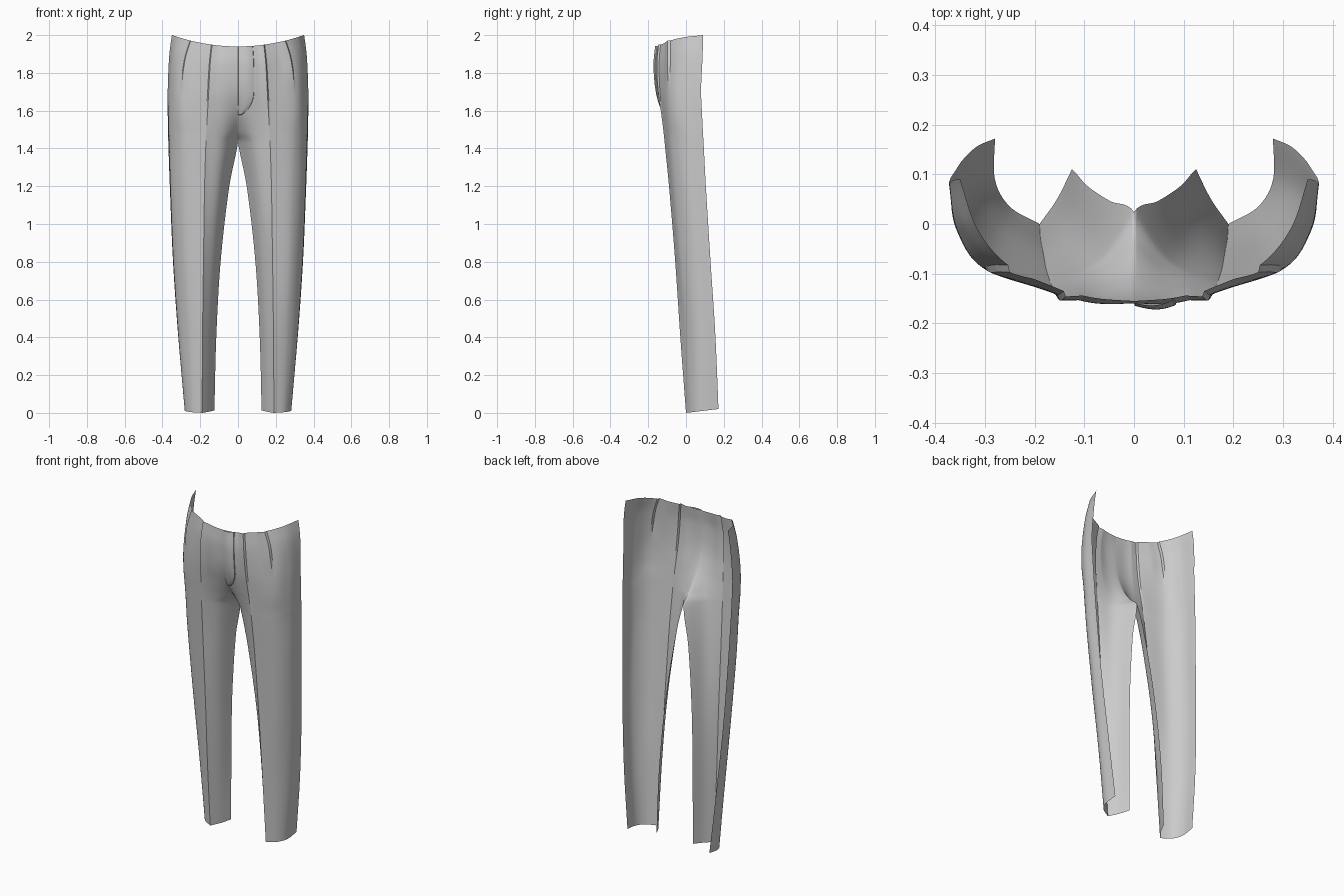
import bpy, math
from mathutils import Vector

if "Cube" in bpy.data.objects:
    bpy.data.objects.remove(bpy.data.objects["Cube"])

# Cross-sections of one half: height, then x,y of inseam, inner mid, crease, pocket, side, outseam
ROWS = [
    (0.00, .125, .110, .155, .050, .190, .000, .250, .035, .280, .090, .280, .172),
    (0.40, .115, .100, .145, .030, .188, -.030, .265, .010, .310, .070, .316, .156),
    (0.80, .092, .075, .128, .000, .183, -.057, .280, -.025, .335, .045, .344, .130),
    (1.20, .046, .045, .100, -.045, .177, -.090, .287, -.060, .350, .010, .361, .105),
    (1.43, .000, .024, .075, -.075, .170, -.113, .293, -.077, .356, .000, .369, .093),
    (1.48, .000, -.030, .070, -.090, .168, -.118, .295, -.080, .358, -.003, .370, .090),
    (1.58, .000, -.100, .070, -.122, .162, -.128, .300, -.088, .358, -.010, .372, .085),
    (1.70, .000, -.145, .075, -.150, .155, -.140, .300, -.090, .355, -.010, .372, .080),
    (1.84, .000, -.160, .075, -.160, .147, -.145, .280, -.085, .340, -.010, .364, .088),
    (1.94, .000, -.155, .070, -.150, .137, -.137, .250, -.085, .315, -.010, .350, .090),
]
HEIGHTS = [r[0] for r in ROWS]
COLS = [[Vector(r[1 + 2 * k:3 + 2 * k]) for r in ROWS] for k in range(6)]


def spline(knots, vals, t):
    """Smooth curve through vals at uneven knots."""
    n = len(knots)
    i = 0
    while i < n - 2 and t > knots[i + 1]:
        i += 1

    def slope(k):
        a, b = max(k - 1, 0), min(k + 1, n - 1)
        return (vals[b] - vals[a]) / (knots[b] - knots[a])
    h = knots[i + 1] - knots[i]
    s = (t - knots[i]) / h
    return (vals[i] * (2 * s**3 - 3 * s**2 + 1) + slope(i) * h * (s**3 - 2 * s**2 + s)
            + vals[i + 1] * (3 * s**2 - 2 * s**3) + slope(i + 1) * h * (s**3 - s**2))


def ramp(a, b, t):
    s = min(max((t - a) / (b - a), 0), 1)
    return s * s * (3 - 2 * s)


def panel(u, z):
    """Point on the half front; u runs 0 (centre) to 5 (outseam)."""
    pts = [spline(HEIGHTS, c, z) for c in COLS]
    p = spline([0, 1, 2], pts[:3], u) if u <= 2 else spline([2, 3, 4, 5], pts[2:], u)
    x, y = max(p.x, 0), p.y
    # folded pleat at the crease and slanted pocket edge
    if 1.5 < u <= 2:
        y -= .009 * (u - 1.5) * 2 * ramp(1.45, 1.8, z)
    if 2.55 < u <= 3:
        y -= .012 * (u - 2.55) / .45 * ramp(1.68, 1.82, z)
    # raised waist at the sides, hem lifted at the back
    dz = .06 * (x / .35) ** 2 * ramp(1.6, 1.94, z) + .12 * max(y, 0) * max(0, 1 - z / .3)
    return Vector((x, y, z + dz))


def sheet(name, rows):
    w = len(rows[0])
    faces = [(i * w + j, i * w + j + 1, (i + 1) * w + j + 1, (i + 1) * w + j)
             for i in range(len(rows) - 1) for j in range(w - 1)]
    me = bpy.data.meshes.new(name)
    me.from_pydata([p for r in rows for p in r], [], faces)
    ob = bpy.data.objects.new(name, me)
    bpy.context.collection.objects.link(ob)
    bpy.ops.object.select_all(action='DESELECT')
    ob.select_set(True)
    bpy.context.view_layer.objects.active = ob
    bpy.ops.object.shade_smooth_by_angle(angle=math.radians(28))
    return ob


# Trouser front, mirrored; doubled columns make the small pleat and pocket steps
us = [k / 12 for k in range(25)] + [2.04] + [2 + k / 12 for k in range(1, 13)] \
    + [3.04] + [3 + k / 12 for k in range(1, 25)]
zs = [1.43 * k / 44 for k in range(44)] + [1.43 + .51 * k / 40 for k in range(41)]
front = sheet("trouser_front", [[panel(u, z) for u in us] for z in zs])
mirror = front.modifiers.new("mirror", 'MIRROR')
mirror.use_clip = True
mirror.merge_threshold = .0005

# Fly flap: J-shaped raised strip beside the centre seam
fly_rows = []
for k in range(31):
    z = 1.577 + .363 * (k / 30) ** 1.4
    drop = max(0, (1.7 - z) / .125)
    width = .085 * math.sqrt(max(.02, 1 - drop * drop))
    row = []
    for j in range(15):
        s = 0 if j == 0 else 1 if j == 14 else .02 + .96 * (j - 1) / 12
        p = panel(s * width / .075, z)
        if 0 < j < 14 and k > 0:
            p.y -= .004 + .007 * math.sin(math.pi * s)
        row.append(p)
    fly_rows.append(row)
sheet("fly_flap", fly_rows)
